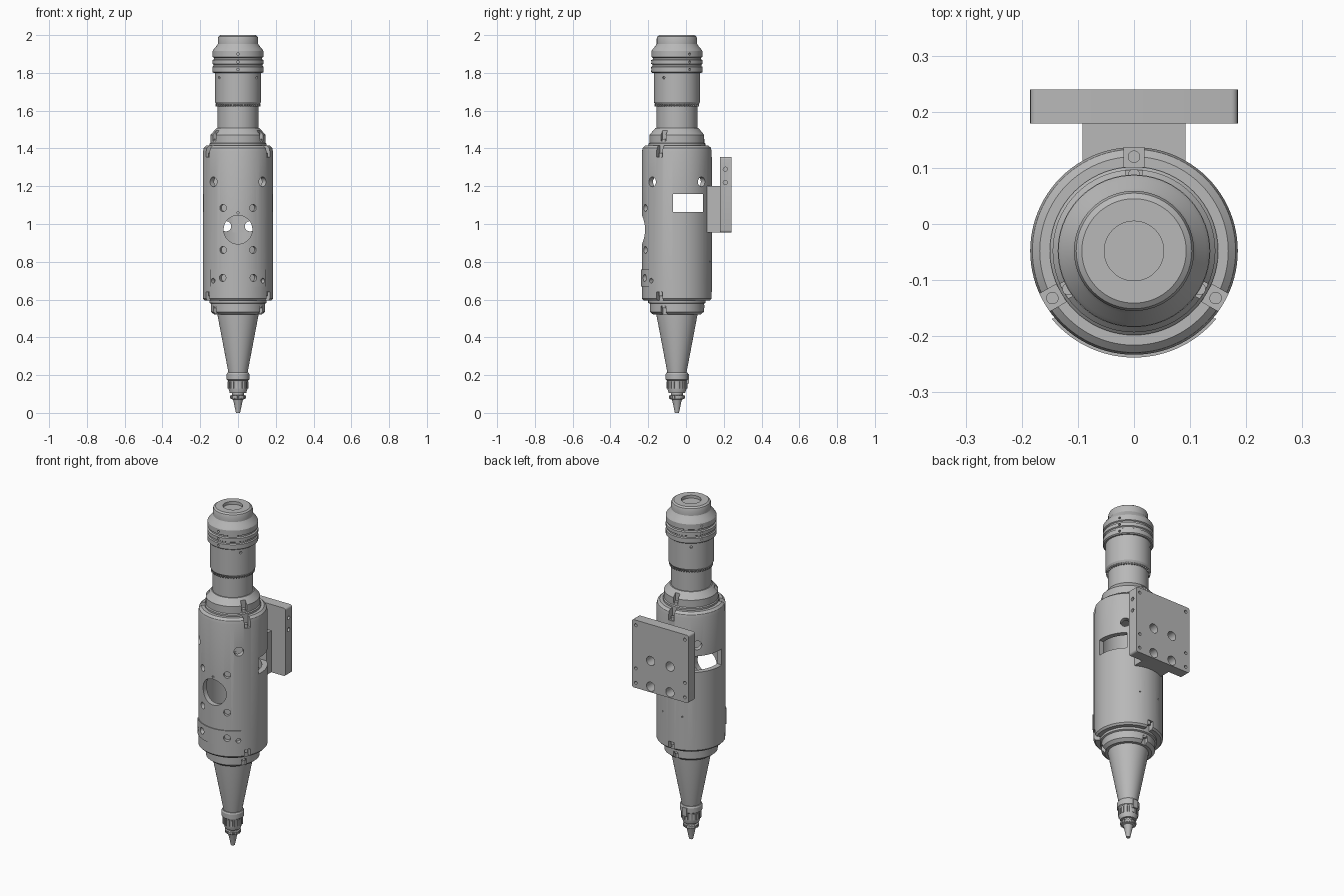
import bpy, bmesh, math
from mathutils import Vector, Matrix

AXIS = Vector((0, -0.048, 0))      # main axis of the tool
SLOTS = (90, 210, 330)             # bearings of the three screw slots

if "Cube" in bpy.data.objects:
    bpy.data.objects.remove(bpy.data.objects["Cube"], do_unlink=True)

steel = bpy.data.materials.new("satin_grey")
steel.use_nodes = True
steel.diffuse_color = (0.48, 0.48, 0.48, 1)
steel.node_tree.nodes["Principled BSDF"].inputs["Base Color"].default_value = (0.48, 0.48, 0.48, 1)
parts = []


def finish(name, bm):
    bmesh.ops.recalc_face_normals(bm, faces=bm.faces[:])
    mesh = bpy.data.meshes.new(name)
    bm.to_mesh(mesh)
    bm.free()
    mesh.materials.append(steel)
    ob = bpy.data.objects.new(name, mesh)
    bpy.context.collection.objects.link(ob)
    return ob


def polar(deg, radius, z):
    a = math.radians(deg)
    return AXIS + Vector((radius * math.cos(a), radius * math.sin(a), z))


def lathe(name, profile, closed=False, steps=72):
    bm = bmesh.new()
    verts = [bm.verts.new(AXIS + Vector((r, 0, z))) for r, z in profile]
    ends = verts[1:] + (verts[:1] if closed else [])
    edges = [bm.edges.new(pair) for pair in zip(verts, ends)]
    bmesh.ops.spin(bm, geom=verts + edges, cent=AXIS, axis=(0, 0, 1),
                   angle=math.tau, steps=steps)
    bmesh.ops.remove_doubles(bm, verts=bm.verts[:], dist=1e-5)
    return finish(name, bm)


def add_rod(bm, a, b, r, sides=28):
    d = b - a
    m = Matrix.Translation((a + b) / 2) @ d.to_track_quat('Z', 'Y').to_matrix().to_4x4()
    bmesh.ops.create_cone(bm, cap_ends=True, segments=sides, radius1=r, radius2=r,
                          depth=d.length, matrix=m)


def add_box(bm, centre, size, deg=0):
    m = (Matrix.Translation(centre) @ Matrix.Rotation(math.radians(deg), 4, 'Z')
         @ Matrix.Diagonal((*size, 1)))
    bmesh.ops.create_cube(bm, size=1, matrix=m)


def add_bore(bm, deg, z, r, inner, outer):
    add_rod(bm, polar(deg, inner, z), polar(deg, outer, z), r)


def add_slots(bm, inner, outer, low, high, width=0.036):
    for deg in SLOTS:
        add_box(bm, polar(deg, (inner + outer) / 2, (low + high) / 2),
                (outer - inner, width, high - low), deg)


def cut(ob, build, operation='DIFFERENCE'):
    bm = bmesh.new()
    build(bm)
    tool = finish("cutter", bm)
    tool.hide_render = True
    mod = ob.modifiers.new("cut", 'BOOLEAN')
    mod.operation, mod.object, mod.solver = operation, tool, 'EXACT'
    mod.use_self = True
    ob_eval = ob.evaluated_get(bpy.context.evaluated_depsgraph_get())
    mesh = bpy.data.meshes.new_from_object(ob_eval)
    ob.modifiers.clear()
    ob.data = mesh
    bpy.data.objects.remove(tool, do_unlink=True)


# Main housing: hollow, with portholes, side windows and screw slots
housing = lathe("housing", [(0, .595), (.176, .595), (.185, .605), (.185, 1.385),
                            (.181, 1.403), (.168, 1.415), (0, 1.415)], steps=96)
cut(housing, lambda bm: add_rod(bm, AXIS + Vector((0, 0, .65)), AXIS + Vector((0, 0, 1.34)), .155, 72))


def front_bores(bm):
    for side in (-1, 1):
        for z in (.715, .863, 1.085):
            add_bore(bm, -90 + side * 25.5, z, .019, .165, .21)
        add_bore(bm, -90 + side * 44, .70, .013, .165, .21)


def housing_holes(bm):
    add_rod(bm, Vector((0, -.3, .97)), Vector((0, -.12, .97)), .076, 48)
    add_box(bm, (0, .01, 1.112), (.5, .16, .095))
    for deg in (45, 135, 225, 315):
        add_bore(bm, deg, 1.223, .026, .13, .21)
    for side in (-1, 1):
        add_rod(bm, Vector((side * .063, .04, .988)), Vector((side * .063, .3, .988)), .027)
        add_bore(bm, 90 + side * 20, .8, .004, .17, .2)
    add_bore(bm, -90, 1.06, .006, .13, .21)
    add_slots(bm, .15, .21, 1.355, 1.43)
    add_slots(bm, .15, .21, .58, .64)
    front_bores(bm)


cut(housing, housing_holes)

# Curved cover band low on the front
cover = lathe("front_cover", [(.17, .668), (.19, .668), (.19, .758), (.17, .758)], closed=True, steps=96)
cut(cover, lambda bm: add_box(bm, (0, -.268, .71), (.5, .2, .2)), 'INTERSECT')
cut(cover, front_bores)

# Stepped collars above and below the housing
top_collar = lathe("top_collar", [(0, 1.40), (.15, 1.40), (.15, 1.425), (.145, 1.43), (.145, 1.472),
                                  (.138, 1.48), (.114, 1.508), (0, 1.508)])
cut(top_collar, lambda bm: add_slots(bm, .125, .17, 1.44, 1.52, .03))
base_collar = lathe("base_collar", [(0, .52), (.125, .52), (.143, .535), (.143, .578),
                                    (.152, .582), (.152, .61), (0, .61)])
cut(base_collar, lambda bm: add_slots(bm, .122, .17, .51, .565, .03))

# Screws sitting in the slots
bm = bmesh.new()
for deg in SLOTS:
    for radius, low, high in ((.168, 1.345, 1.375), (.168, .62, .65),
                              (.135, 1.435, 1.45), (.134, .555, .57)):
        add_rod(bm, polar(deg, radius, low), polar(deg, radius, high), .011, 20)
finish("slot_screws", bm)

# Upper barrel with a notched ring of graduation marks
barrel = lathe("upper_barrel", [(0, 1.49), (.108, 1.49), (.108, 1.625), (.114, 1.632), (.122, 1.645),
                                (.122, 1.81), (0, 1.81)])
cut(barrel, lambda bm: [add_bore(bm, d, 1.775, .007, .11, .15) for d in (-145, -35, 125)])
bm = bmesh.new()
for i in range(48):
    add_box(bm, polar(i * 7.5, .113, 1.628), (.01, .006, .012), i * 7.5)
finish("graduation_marks", bm)

# Ringed head with a shallow round recess on top
head = lathe("head", [(0, 1.80), (.13, 1.80), (.136, 1.805), (.136, 1.832), (.13, 1.836), (.13, 1.844),
                      (.136, 1.848), (.136, 1.868), (.128, 1.872), (.128, 1.88), (.135, 1.884),
                      (.135, 1.915), (.128, 1.926), (.112, 1.945), (.107, 1.953), (.107, 1.982),
                      (.103, 1.993), (.093, 2), (.053, 2), (.053, 1.983), (0, 1.983)])
cut(head, lambda bm: [add_bore(bm, d, z, .006, .12, .15)
                      for d in (-90, 30, 150) for z in (1.818, 1.858, 1.9)])

# Tapered cone, clamp collar and nozzle
lathe("cone", [(0, .205), (.05, .205), (.052, .22), (.108, .515), (.108, .53), (0, .53)])
lathe("clamp_collar", [(0, .104), (.043, .104), (.051, .13), (.051, .165), (.054, .172),
                       (.06, .176), (.06, .205), (.056, .213), (0, .213)])
lathe("nozzle", [(0, 0), (.011, 0), (.024, .062), (.027, .07), (.038, .074), (.04, .08),
                 (.04, .092), (.031, .094), (.031, .11), (0, .11)], steps=48)
bm = bmesh.new()
for i in range(18):
    add_box(bm, polar(i * 20, .051, .148), (.008, .008, .036), i * 20)
    add_box(bm, polar(i * 20, .039, .084), (.008, .006, .014), i * 20)
finish("grip_ridges", bm)
bm = bmesh.new()
add_box(bm, polar(90, .055, .18), (.03, .016, .05))
finish("clamp_tab", bm)

# Rear mounting block and plate
bm = bmesh.new()
add_box(bm, (0, .143, 1.078), (.184, .078, .245))
block = finish("mount_block", bm)
bm = bmesh.new()
add_box(bm, (0, .2095, 1.155), (.37, .061, .4))
corners = [e for e in bm.edges if abs(e.verts[0].co.y - e.verts[1].co.y) > .01]
bmesh.ops.bevel(bm, geom=corners, offset=.012, segments=4, affect='EDGES', profile=.5)
plate = finish("mount_plate", bm)


def through_holes(bm):
    for side in (-1, 1):
        for z in (.988, 1.14):
            add_rod(bm, Vector((side * .063, .06, z)), Vector((side * .063, .3, z)), .027)


def plate_holes(bm):
    through_holes(bm)
    for side in (-1, 1):
        for z in (.985, 1.07, 1.325):
            add_rod(bm, Vector((side * .16, .21, z)), Vector((side * .16, .3, z)), .009, 16)
    for z in (1.22, 1.29):
        add_rod(bm, Vector((.172, .208, z)), Vector((.25, .208, z)), .011, 16)


cut(block, through_holes)
cut(plate, plate_holes)

# Smooth round surfaces, keep machined edges crisp
bpy.ops.object.select_all(action='DESELECT')
for ob in bpy.context.collection.objects:
    if ob.type == 'MESH' and steel.name in ob.data.materials:
        ob.select_set(True)
        bpy.context.view_layer.objects.active = ob
bpy.ops.object.shade_smooth_by_angle(angle=math.radians(25))
